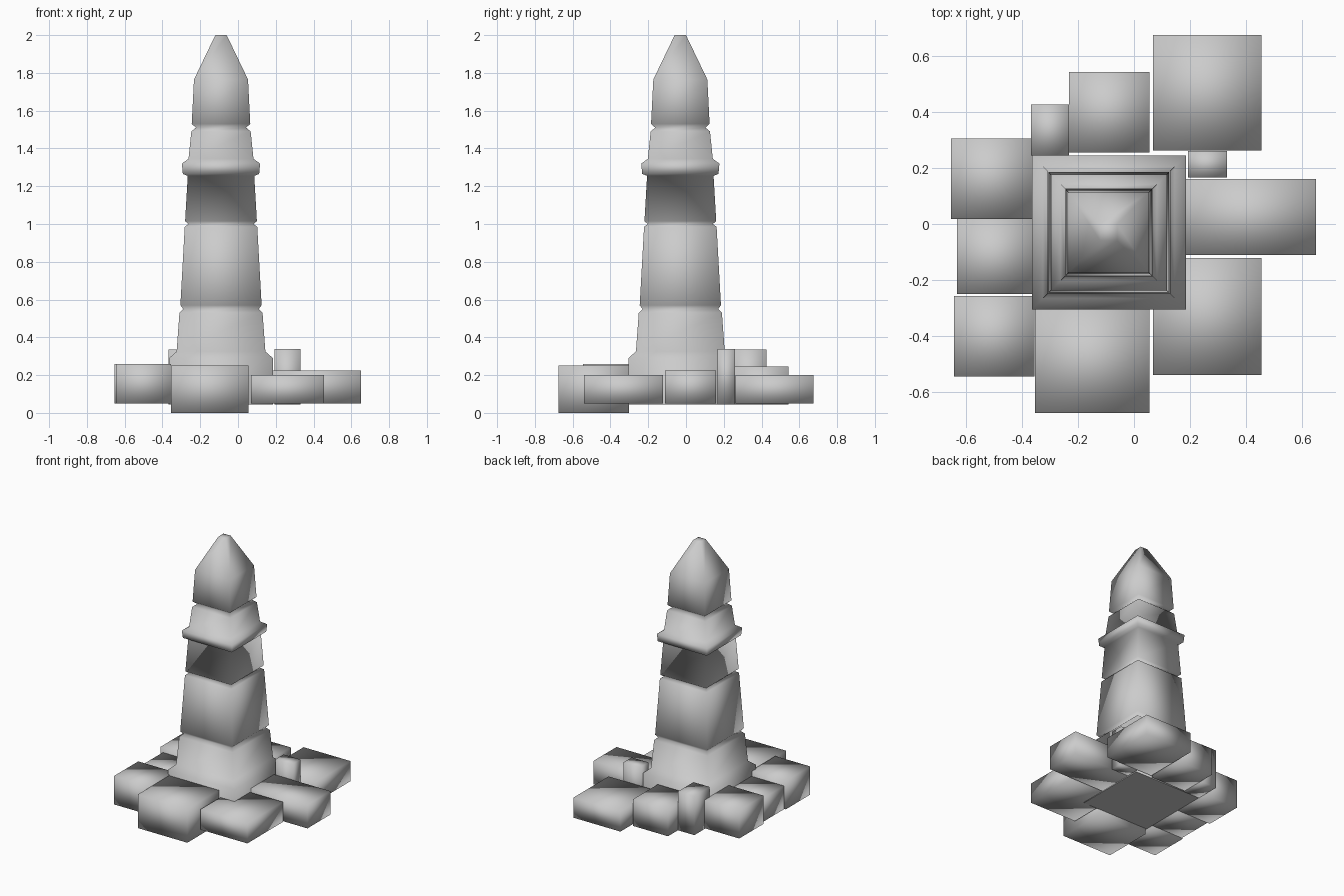
import bpy, bmesh

if "Cube" in bpy.data.objects:
    bpy.data.objects.remove(bpy.data.objects["Cube"])

CX, CY = -0.09, -0.03


def finish(name, bm):
    bmesh.ops.recalc_face_normals(bm, faces=bm.faces)
    for f in bm.faces:
        f.smooth = True
    me = bpy.data.meshes.new(name)
    bm.to_mesh(me)
    bm.free()
    ob = bpy.data.objects.new(name, me)
    bpy.context.collection.objects.link(ob)
    return ob


def block(name, x0, x1, y0, y1, z0, z1):
    bm = bmesh.new()
    bmesh.ops.create_cube(bm, size=1)
    for v in bm.verts:
        v.co.x = x0 if v.co.x < 0 else x1
        v.co.y = y0 if v.co.y < 0 else y1
        v.co.z = z0 if v.co.z < 0 else z1
    return finish(name, bm)


# square tower: (half width, height) from the plinth to the blunt tip
profile = [
    (0.275, 0.045), (0.275, 0.29), (0.235, 0.325),
    (0.22, 0.53), (0.20, 0.55), (0.215, 0.57),      # lower groove
    (0.192, 0.985), (0.172, 1.00), (0.190, 1.015),  # middle groove
    (0.176, 1.255), (0.202, 1.265), (0.207, 1.32), (0.172, 1.345),  # collar
    (0.157, 1.49), (0.133, 1.51), (0.155, 1.53),    # upper groove
    (0.143, 1.765), (0.03, 2.0),
]
bm = bmesh.new()
rings = [[bm.verts.new((CX + sx * h, CY + sy * h, z))
          for sx, sy in ((-1, -1), (1, -1), (1, 1), (-1, 1))]
         for h, z in profile]
for a, b in zip(rings, rings[1:]):
    for i in range(4):
        j = (i + 1) % 4
        bm.faces.new((a[i], a[j], b[j], b[i]))
base = bm.faces.new(rings[0][::-1])
bm.faces.new(rings[-1])
for e in base.edges:
    e.smooth = False
finish("tower", bm)

# stone blocks scattered round the foot
block("left_back_stone", -0.653, -0.365, 0.018, 0.305, 0.05, 0.26)
block("left_middle_stone", -0.632, -0.36, -0.25, 0.017, 0.05, 0.225)
block("left_front_stone", -0.643, -0.355, -0.545, -0.257, 0.05, 0.26)
block("front_stone", -0.354, 0.055, -0.675, -0.303, 0.0, 0.25)
block("right_front_stone", 0.068, 0.455, -0.54, -0.122, 0.05, 0.20)
block("right_stone", 0.185, 0.65, -0.11, 0.16, 0.05, 0.225)
block("right_back_stone", 0.068, 0.455, 0.262, 0.675, 0.05, 0.20)
block("back_stone", -0.232, 0.055, 0.255, 0.543, 0.045, 0.245)

# small upright stones
block("back_upright_stone", -0.367, -0.233, 0.245, 0.426, 0.045, 0.335)
block("right_upright_stone", 0.193, 0.332, 0.166, 0.26, 0.045, 0.338)
